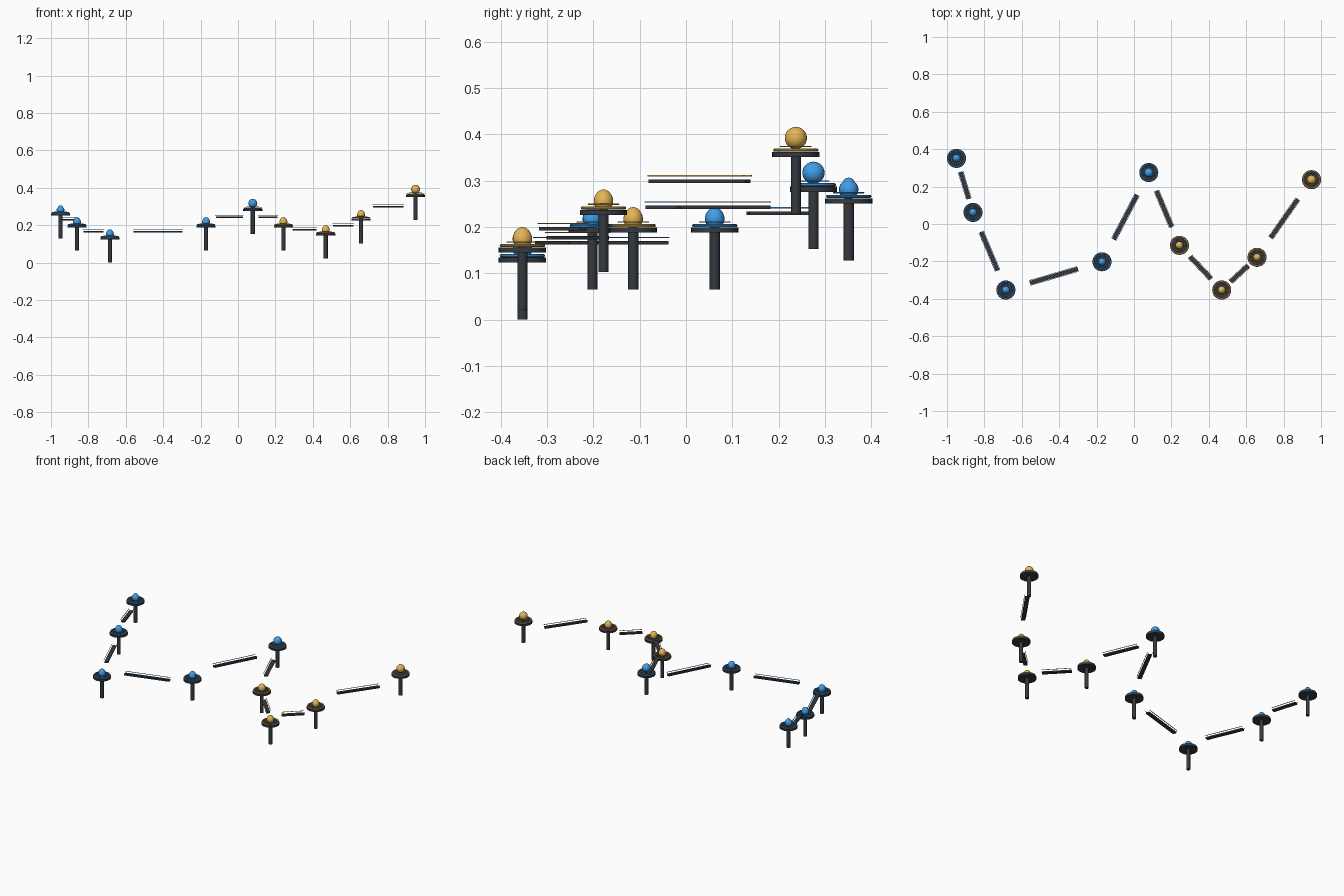
import bpy, math
from mathutils import Vector

if "Cube" in bpy.data.objects:
    bpy.data.objects.remove(bpy.data.objects["Cube"])


def mat(name, rgb):
    m = bpy.data.materials.new(name)
    m.diffuse_color = (*rgb, 1)
    m.use_nodes = True
    m.node_tree.nodes["Principled BSDF"].inputs["Base Color"].default_value = m.diffuse_color
    return m


DARK = mat("dark_metal", (0.035, 0.042, 0.052))
BLUE = mat("blue_glow", (0.05, 0.34, 0.82))
GOLD = mat("gold_glow", (0.78, 0.46, 0.09))


def finish(name, m, smooth=True):
    o = bpy.context.object
    o.name = name
    o.data.materials.append(m)
    if smooth:
        bpy.ops.object.shade_smooth_by_angle(angle=math.radians(35))
    return o


def cyl(name, x, y, z0, z1, r, m, n=24):
    bpy.ops.mesh.primitive_cylinder_add(vertices=n, radius=r, depth=z1 - z0,
                                        location=(x, y, (z0 + z1) / 2))
    return finish(name, m)


def ring(name, x, y, z, major, minor, m):
    bpy.ops.mesh.primitive_torus_add(location=(x, y, z), major_radius=major, minor_radius=minor,
                                     major_segments=32, minor_segments=8)
    return finish(name, m)


def ball(name, x, y, z, r, m, sz=1):
    bpy.ops.mesh.primitive_uv_sphere_add(segments=20, ring_count=12, radius=r, location=(x, y, z))
    bpy.context.object.scale.z = sz
    return finish(name, m)


def egg(name, x, y, z, m):
    # tapered bulb: lathed profile
    o = ball(name, x, y, z, 0.021, m)
    for v in o.data.vertices:
        t = v.co.z / 0.021
        v.co.z *= 1.1
        k = 1 - 0.12 * t
        v.co.x *= k
        v.co.y *= k
    return o


# x, y, base height, colour, bulb kind
nodes = [
    (-0.949, 0.351, 0.128, BLUE, "start"),
    (-0.861, 0.062, 0.065, BLUE, "egg"),
    (-0.685, -0.353, 0.000, BLUE, "egg"),
    (-0.171, -0.202, 0.065, BLUE, "egg"),
    (0.079, 0.275, 0.153, BLUE, "big"),
    (0.243, -0.114, 0.065, GOLD, "egg"),
    (0.469, -0.353, 0.022, GOLD, "egg"),
    (0.658, -0.178, 0.103, GOLD, "egg"),
    (0.949, 0.237, 0.228, GOLD, "big"),
]

# Pedestals
for i, (x, y, z, c, kind) in enumerate(nodes, 1):
    cyl(f"post_{i}", x, y, z, z + 0.124, 0.011, DARK, 12)
    cyl(f"platform_{i}", x, y, z + 0.123, z + 0.134, 0.051, DARK, 32)
    ring(f"trim_ring_{i}", x, y, z + 0.138, 0.0455, 0.0035, c)
    ring(f"inner_ring_{i}", x, y, z + 0.146, 0.033, 0.0012, c)
    if kind == "big":
        ball(f"orb_{i}", x, y, z + 0.164, 0.024, c)
    elif kind == "start":
        ball(f"lamp_base_{i}", x, y, z + 0.153, 0.021, c)
        ball(f"lamp_top_{i}", x, y, z + 0.165, 0.0135, c)
    else:
        egg(f"bulb_{i}", x, y, z + 0.155, c)

# Level walkways between neighbouring pedestals
for i, (a, b) in enumerate(zip(nodes, nodes[1:]), 1):
    p, q = Vector(a[:3]), Vector(b[:3])
    d = (q - p).xy
    mid = (p + q) / 2
    ang = math.atan2(d.y, d.x)
    for name, off, dz, w, h, m in (
            ("walkway", 0, 0.1335, 0.022, 0.008, DARK),
            ("left_rail", 0.014, 0.145, 0.0025, 0.0025, b[3]),
            ("right_rail", -0.014, 0.145, 0.0025, 0.0025, b[3])):
        loc = (mid.x - math.sin(ang) * off, mid.y + math.cos(ang) * off, mid.z + dz)
        bpy.ops.mesh.primitive_cube_add(size=1, location=loc, rotation=(0, 0, ang))
        bpy.context.object.scale = (d.length * 0.5, w, h)
        finish(f"{name}_{i}", m, False)
